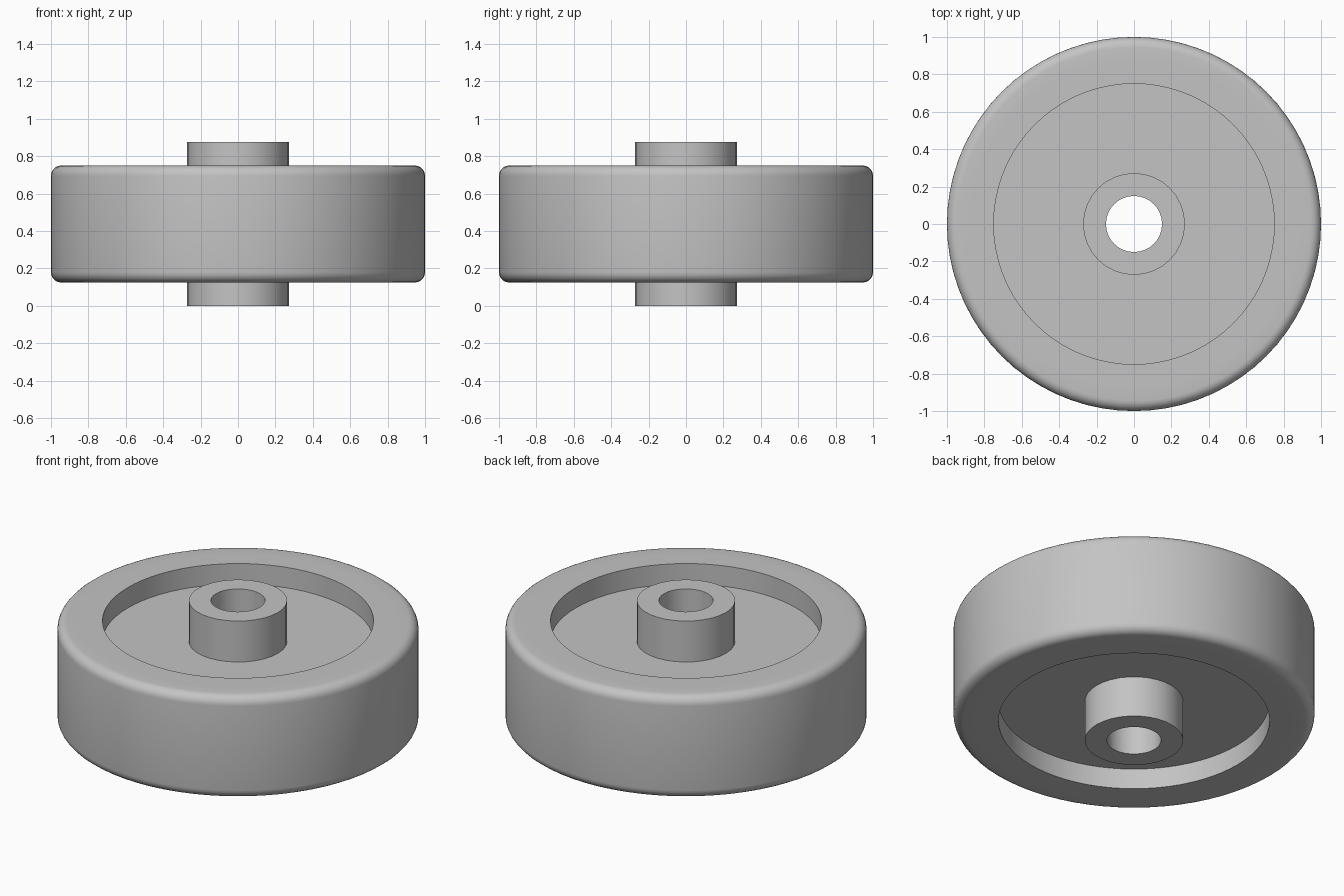
import bpy, bmesh, math

cube = bpy.data.objects.get("Cube")
if cube:
    bpy.data.objects.remove(cube, do_unlink=True)

grey = bpy.data.materials.new("light_grey")
grey.use_nodes = True
colour = (0.55, 0.55, 0.55, 1)
grey.diffuse_color = colour
grey.node_tree.nodes["Principled BSDF"].inputs["Base Color"].default_value = colour

MID = 0.4375   # height of the wheel's mirror plane


def lathe(name, profile, segments):
    """Spin a closed (radius, height) profile around z."""
    bm = bmesh.new()
    rings = []
    for i in range(segments):
        a = 2 * math.pi * i / segments
        rings.append([bm.verts.new((r * math.cos(a), r * math.sin(a), z))
                      for r, z in profile])
    n = len(profile)
    for i in range(segments):
        here, there = rings[i], rings[(i + 1) % segments]
        for j in range(n):
            k = (j + 1) % n
            bm.faces.new((here[j], there[j], there[k], here[k]))
    bmesh.ops.recalc_face_normals(bm, faces=bm.faces)
    mesh = bpy.data.meshes.new(name)
    bm.to_mesh(mesh)
    bm.free()
    mesh.materials.append(grey)
    obj = bpy.data.objects.new(name, mesh)
    bpy.context.collection.objects.link(obj)
    bpy.ops.object.select_all(action='DESELECT')
    obj.select_set(True)
    bpy.context.view_layer.objects.active = obj
    bpy.ops.object.shade_smooth_by_angle(angle=math.radians(32))
    return obj


def mirrored(upper):
    """Complete an upper half profile, listed from inside out, below MID."""
    return ([(r, MID + h) for r, h in upper]
            + [(r, MID - h) for r, h in reversed(upper)])


# Tyre with rounded shoulders
half, fillet = 0.3125, 0.055
shoulder = [(1 - fillet + fillet * math.sin(t), half - fillet + fillet * math.cos(t))
            for t in (math.pi / 2 * i / 6 for i in range(7))]
lathe("tyre", mirrored([(0.87, half)] + shoulder), 72)

# Rim and recessed web in one piece
lathe("rim_and_web", mirrored([(0.2, 0.1875), (0.75, 0.1875),
                               (0.75, half), (0.87, half)]), 72)

# Hub with an open axle bore
lathe("hub", mirrored([(0.15, MID), (0.272, MID)]), 32)
